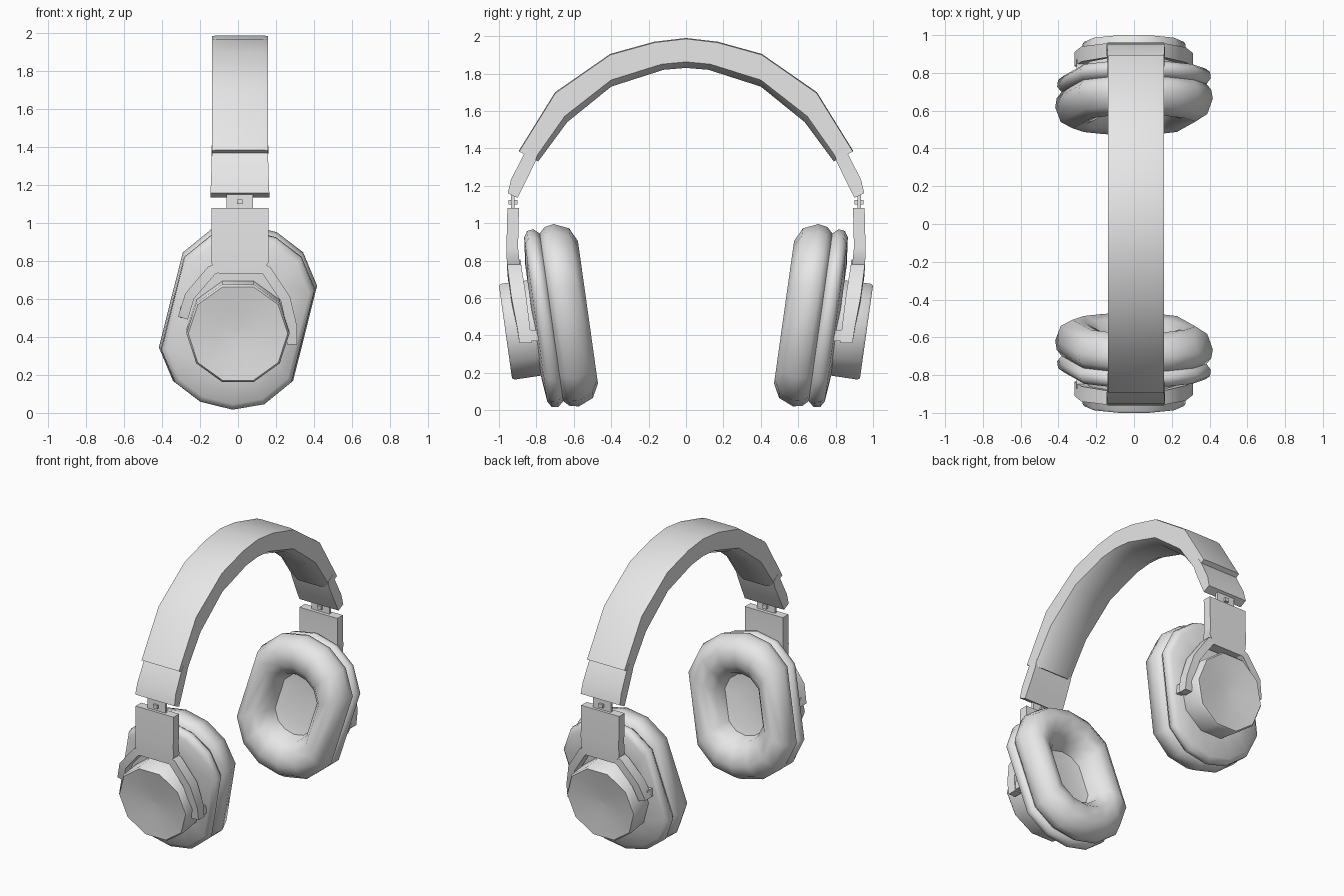
import bpy, bmesh, math
from mathutils import Matrix, Vector

cube = bpy.data.objects.get("Cube")
if cube:
    bpy.data.objects.remove(cube, do_unlink=True)

grey = bpy.data.materials.new("light_grey")
grey.use_nodes = True
grey.diffuse_color = (0.8, 0.8, 0.8, 1)
grey.node_tree.nodes["Principled BSDF"].inputs["Base Color"].default_value = (0.8, 0.8, 0.8, 1)

MID = 0.01  # centre line of the band and yoke


def loft(name, rings, mirror=True, angle=45):
    """Skin a list of equal rings, cap both ends, mirror front to back."""
    bm = bmesh.new()
    rows = [[bm.verts.new(p) for p in ring] for ring in rings]
    n = len(rows[0])
    for a, b in zip(rows, rows[1:]):
        for i in range(n):
            j = (i + 1) % n
            bm.faces.new((a[i], a[j], b[j], b[i]))
    bm.faces.new(rows[0][::-1])
    bm.faces.new(rows[-1])
    bmesh.ops.recalc_face_normals(bm, faces=bm.faces)
    mesh = bpy.data.meshes.new(name)
    bm.to_mesh(mesh)
    bm.free()
    mesh.materials.append(grey)
    ob = bpy.data.objects.new(name, mesh)
    bpy.context.collection.objects.link(ob)
    if mirror:
        mod = ob.modifiers.new("front_and_back", "MIRROR")
        mod.use_axis = (False, True, False)
        mod.use_mirror_merge = False
    bpy.ops.object.select_all(action="DESELECT")
    bpy.context.view_layer.objects.active = ob
    ob.select_set(True)
    bpy.ops.object.shade_smooth_by_angle(angle=math.radians(angle))
    return ob


def slab(half, outer, inner):
    """Four-cornered section across x between an outer and inner (y, z)."""
    return [(MID - half, *outer), (MID + half, *outer),
            (MID + half, *inner), (MID - half, *inner)]


def box(name, lo, hi):
    loft(name, [[(lo[0], lo[1], z), (hi[0], lo[1], z), (hi[0], hi[1], z), (lo[0], hi[1], z)]
                for z in (lo[2], hi[2])])


# Headband: faceted arch with a padded underside
outer = [(-0.895, 1.385), (-0.7, 1.7), (-0.405, 1.905), (-0.17, 1.97), (0, 1.99)]
inner = [(-0.79, 1.33), (-0.635, 1.54), (-0.4, 1.73), (-0.12, 1.82), (0, 1.83)]
outer += [(-y, z) for y, z in outer[-2::-1]]
inner += [(-y, z) for y, z in inner[-2::-1]]
rings = []
for o, i in zip(outer, inner):
    o, i = Vector(o), Vector(i)
    points = [(-0.148, 0.03), (-0.12, 0), (0.12, 0), (0.148, 0.03),
              (0.148, 0.8), (0.09, 1), (-0.09, 1), (-0.148, 0.8)]
    rings.append([(MID + x, *o.lerp(i, t)) for x, t in points])
loft("headband", rings, mirror=False)

# Sliders emerging from the band ends
loft("slider", [slab(0.15, (-0.84, 1.41), (-0.79, 1.38)),
                slab(0.148, (-0.868, 1.365), (-0.805, 1.33)),
                slab(0.152, (-0.935, 1.235), (-0.86, 1.215)),
                slab(0.155, (-0.953, 1.16), (-0.9, 1.135))])

# Swivel hinge
box("hinge_plate", (-0.06, -0.935, 1.06), (0.08, -0.917, 1.17))
box("hinge_pin", (-0.005, -0.95, 1.1), (0.025, -0.9, 1.125))

# Yoke plate
loft("yoke_plate", [slab(0.15, (-0.955, 1.08), (-0.893, 1.08)),
                    slab(0.15, (-0.96, 0.87), (-0.898, 0.87)),
                    slab(0.15, (-0.958, 0.79), (-0.89, 0.79)),
                    slab(0.11, (-0.955, 0.735), (-0.88, 0.735))])


# Yoke arms hugging the housing; each step is x, z, outer y, inner y
def arm(name, path):
    rings = []
    for k, (x, z, yo, yi) in enumerate(path):
        a, b = path[max(k - 1, 0)], path[min(k + 1, len(path) - 1)]
        d = Vector((b[0] - a[0], b[1] - a[1])).normalized() * 0.027
        rings.append([(x - d.y, yo, z + d.x), (x + d.y, yo, z - d.x),
                      (x + d.y, yi, z - d.x), (x - d.y, yi, z + d.x)])
    loft(name, rings)


arm("yoke_arm_right", [(-0.07, 0.78, -0.956, -0.885), (-0.14, 0.75, -0.955, -0.88),
                       (-0.255, 0.615, -0.94, -0.86), (-0.29, 0.5, -0.91, -0.835)])
arm("yoke_arm_left", [(0.09, 0.78, -0.956, -0.885), (0.15, 0.75, -0.955, -0.88),
                      (0.25, 0.6, -0.935, -0.855), (0.285, 0.45, -0.905, -0.835),
                      (0.285, 0.36, -0.89, -0.825)])
for name, x, z in (("pivot_right", -0.285, 0.53), ("pivot_left", 0.285, 0.4)):
    box(name, (x - 0.02, -0.87, z - 0.03), (x + 0.02, -0.76, z + 0.03))

# Ear cups: leaning stadium outline swept through a cushion and shell profile
quarter = [(0.365, 0.26), (0.25, 0.415), (0.09, 0.485)]
outline = quarter + [(-x, z) for x, z in quarter[::-1]]
outline += [(-x, -z) for x, z in outline]
place = (Matrix.Translation((0, -0.66, 0.505)) @ Matrix.Rotation(math.radians(8), 4, "X")
         @ Matrix.Rotation(math.radians(14), 4, "Y"))


def cup(name, profile):
    loft(name, [[place @ Vector((x * s, -w, z * s)) for x, z in outline]
                for s, w in profile], angle=60)


cup("ear_cushion", [(0.3, 0.03), (0.42, 0.02), (0.47, -0.06), (0.6, -0.12), (0.78, -0.137),
                    (0.93, -0.1), (1, -0.02), (0.98, 0.03), (0.92, 0.06), (0.8, 0.07)])
cup("ear_shell", [(0.8, 0.05), (0.92, 0.06), (0.975, 0.09), (0.965, 0.125),
                  (0.9, 0.145), (0.6, 0.16)])

# Round housing with a shallow dished face
tilt = Matrix.Translation((0, -0.666, 0.46)) @ Matrix.Rotation(math.radians(8), 4, "X")
rings = []
for r, w in ((0.27, 0.1), (0.272, 0.29), (0.262, 0.302), (0.12, 0.285), (0.02, 0.278)):
    turns = [math.tau * (k + 0.5) / 10 + math.pi / 2 for k in range(10)]
    rings.append([tilt @ Vector((r * math.cos(t), -w, r * math.sin(t))) for t in turns])
loft("housing", rings, angle=50)
